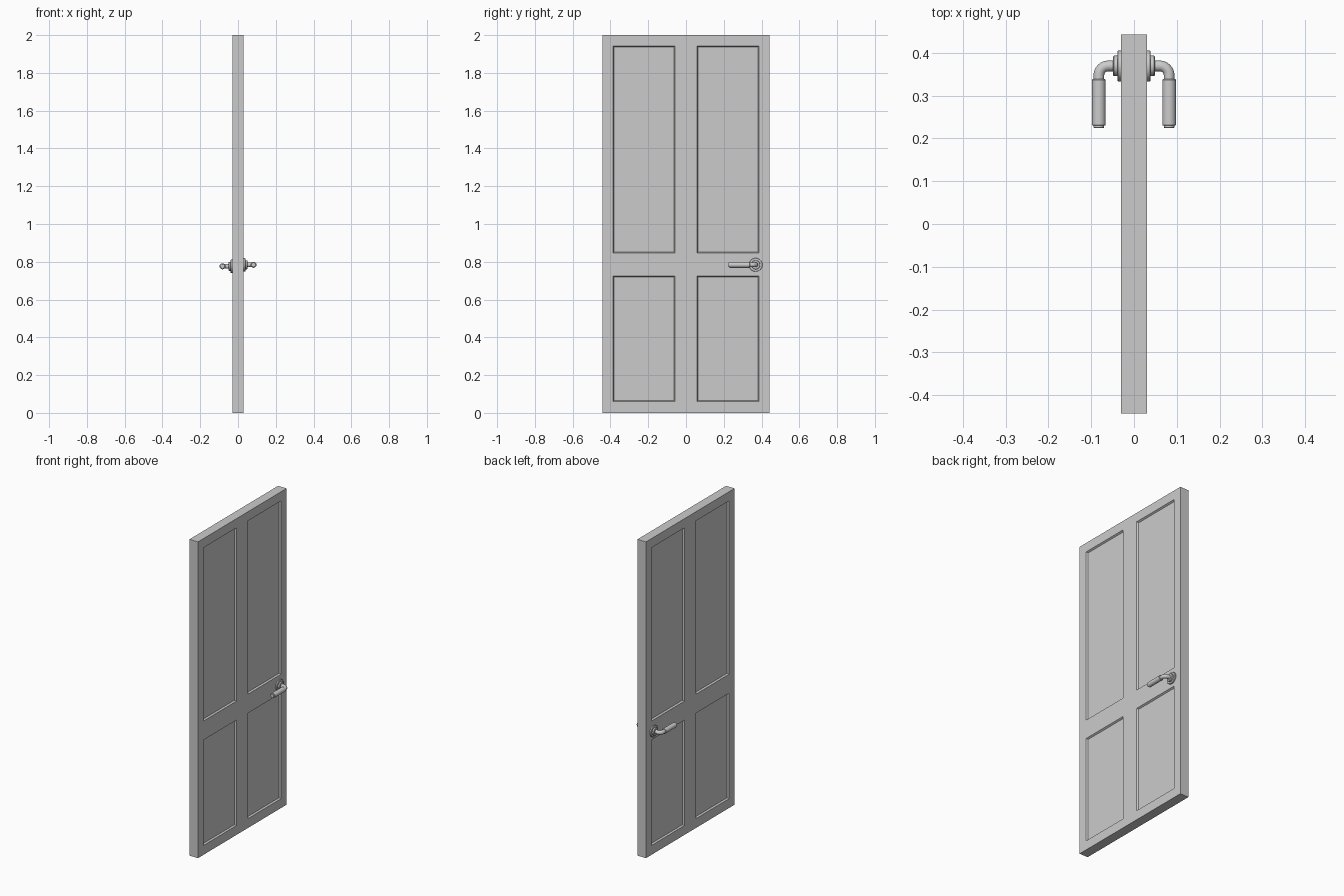
import bpy, bmesh, math
from math import sin, cos, pi, radians

if "Cube" in bpy.data.objects:
    bpy.data.objects.remove(bpy.data.objects["Cube"])


def make_object(name, bm):
    bmesh.ops.recalc_face_normals(bm, faces=bm.faces[:])
    mesh = bpy.data.meshes.new(name)
    bm.to_mesh(mesh)
    bm.free()
    obj = bpy.data.objects.new(name, mesh)
    bpy.context.collection.objects.link(obj)
    return obj


# Door leaf: one half from a grid with four recessed panels, then mirrored
HALF = 0.03
ys = [-0.4425, -0.386, -0.059, 0.059, 0.386, 0.4425]
zs = [0.0, 0.059, 0.726, 0.846, 1.942, 2.0]
bm = bmesh.new()
grid = [[bm.verts.new((HALF, y, z)) for z in zs] for y in ys]
panels = []
for i in range(5):
    for j in range(5):
        f = bm.faces.new((grid[i][j], grid[i + 1][j], grid[i + 1][j + 1], grid[i][j + 1]))
        if i in (1, 3) and j in (1, 3):
            panels.append(f)
bm.normal_update()
rim = [e for e in bm.edges if e.is_boundary]
# sloped moulding around each panel
bmesh.ops.inset_individual(bm, faces=panels, thickness=0.008, depth=-0.010)
edge = bmesh.ops.extrude_edge_only(bm, edges=rim)["geom"]
for v in edge:
    if isinstance(v, bmesh.types.BMVert):
        v.co.x = 0.0
door = make_object("door_leaf", bm)
for f in door.data.polygons:          # all outward normals point to +x or away from centre
    f.use_smooth = False
mirror = door.modifiers.new("other_face", "MIRROR")
mirror.use_axis = (True, False, False)
mirror.use_clip = True


def sweep(name, stations, side, z, segs=32):
    """Round rings along a flat path; station = (x, y, heading, radius)."""
    bm = bmesh.new()
    rings = []
    for x, y, a, r in stations:
        ring = []
        for k in range(segs):
            t = 2 * pi * k / segs
            px = x - sin(a) * r * cos(t)
            py = y + cos(a) * r * cos(t)
            ring.append(bm.verts.new((side * px, py, z + r * sin(t))))
        rings.append(ring)
    for r0, r1 in zip(rings, rings[1:]):
        for k in range(segs):
            n = (k + 1) % segs
            bm.faces.new((r0[k], r0[n], r1[n], r1[k]))
    bm.faces.new(rings[0])
    bm.faces.new(rings[-1])
    obj = make_object(name, bm)
    bpy.ops.object.select_all(action='DESELECT')
    obj.select_set(True)
    bpy.context.view_layer.objects.active = obj
    bpy.ops.object.shade_smooth_by_angle(angle=radians(35))


HY = 0.369      # handle spindle position
OUT = 0.082     # lever distance from the door centre
BEND = 0.022    # elbow radius

# Stepped round rose
rose = [(x, HY, 0, r) for x, r in
        ((0.028, 0.036), (0.037, 0.036), (0.0385, 0.0345), (0.0385, 0.024),
         (0.047, 0.024), (0.049, 0.022), (0.049, 0.012))]

# Neck turning through a quarter bend
neck = [(0.04, HY, 0, 0.0125)]
for k in range(9):
    a = -pi / 2 * k / 8
    neck.append((OUT - BEND - BEND * sin(a), HY - BEND + BEND * cos(a), a, 0.0125))
neck.append((OUT, 0.33, -pi / 2, 0.0125))

# Thicker grip with a small end cap
grip = [(OUT, y, -pi / 2, r) for y, r in
        ((0.338, 0.0125), (0.338, 0.0145), (0.3365, 0.0158), (0.2315, 0.0158),
         (0.230, 0.0145), (0.230, 0.0125), (0.2255, 0.0125), (0.224, 0.011))]

for label, side, z in (("right", 1, 0.784), ("left", -1, 0.776)):
    sweep("handle_rose_" + label, rose, side, z)
    sweep("handle_neck_" + label, neck, side, z)
    sweep("handle_grip_" + label, grip, side, z)
